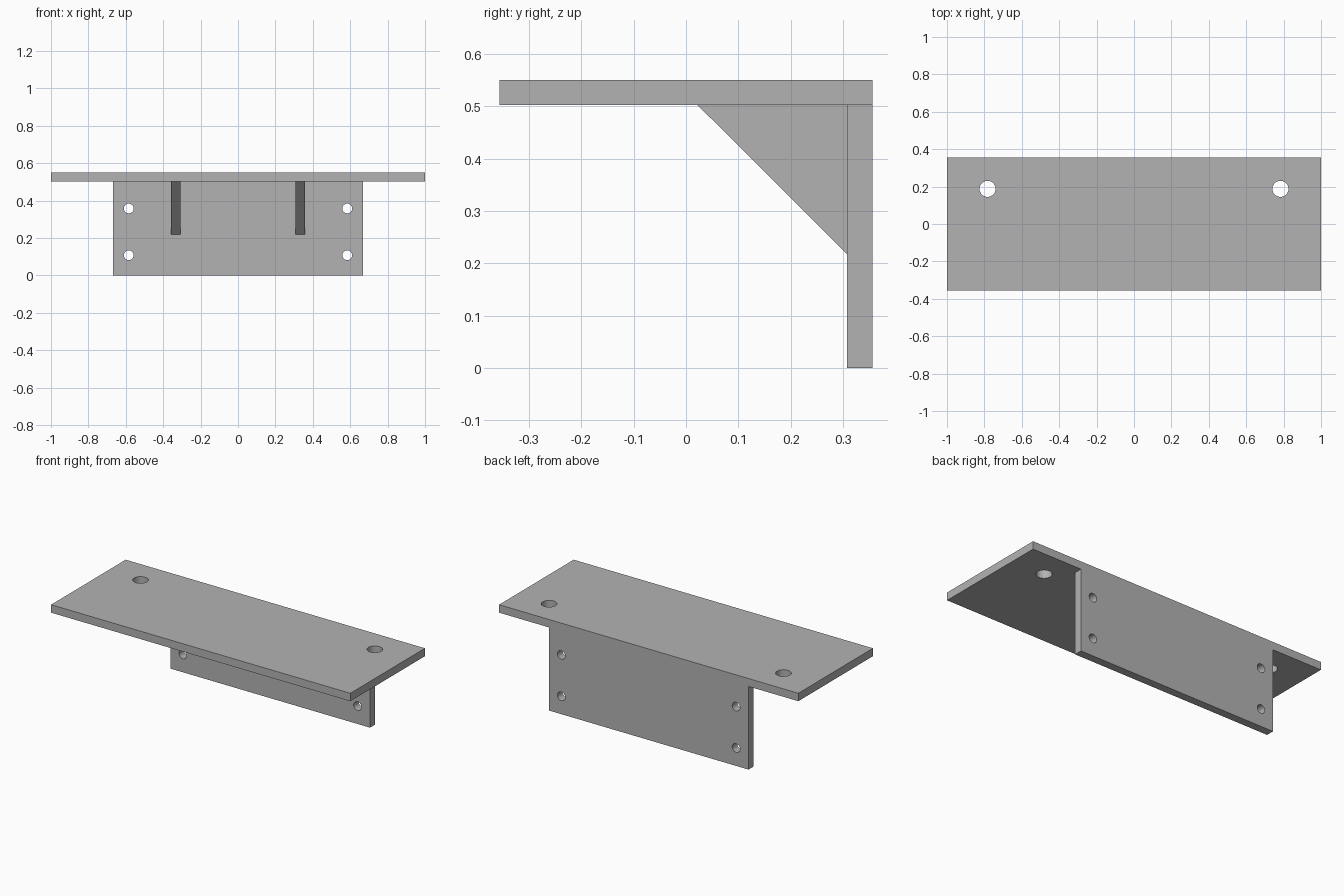
import bpy
import bmesh
from math import radians

cube = bpy.data.objects.get("Cube")
if cube:
    bpy.data.objects.remove(cube, do_unlink=True)

# Overall sizes
HALF_DEPTH = 0.356
HEIGHT = 0.55
SHELF_Z = 0.502      # underside of the shelf
WALL_Y = 0.307       # front face of the wall plate

grey = bpy.data.materials.new("plain grey")
grey.use_nodes = True
grey.diffuse_color = (0.45, 0.45, 0.45, 1)
grey.node_tree.nodes["Principled BSDF"].inputs["Base Color"].default_value = grey.diffuse_color


def finish(obj, name):
    obj.name = obj.data.name = name
    obj.data.materials.clear()
    obj.data.materials.append(grey)
    return obj


def box(name, low, high):
    centre = [(a + b) / 2 for a, b in zip(low, high)]
    bpy.ops.mesh.primitive_cube_add(size=1, location=centre)
    obj = bpy.context.object
    obj.scale = [b - a for a, b in zip(low, high)]
    bpy.ops.object.transform_apply(location=True, rotation=False, scale=True)
    return finish(obj, name)


def drill(plate, centres, radius, tilt=0):
    """Cut round holes through a plate, then drop the cutters."""
    for centre in centres:
        bpy.ops.mesh.primitive_cylinder_add(
            vertices=48, radius=radius, depth=0.2, location=centre, rotation=(tilt, 0, 0))
        cutter = finish(bpy.context.object, "hole_cutter")
        cutter.hide_render = True
        cut = plate.modifiers.new("hole", "BOOLEAN")
        cut.operation = "DIFFERENCE"
        cut.solver = "EXACT"
        cut.object = cutter
        bpy.context.view_layer.objects.active = plate
        bpy.ops.object.modifier_apply(modifier=cut.name)
        bpy.data.objects.remove(cutter, do_unlink=True)
    bpy.ops.object.select_all(action="DESELECT")
    plate.select_set(True)
    bpy.context.view_layer.objects.active = plate
    bpy.ops.object.shade_smooth_by_angle(angle=radians(30))


def gusset(name, x, width=0.05):
    """Triangular brace, extruded along x."""
    profile = [(0.022, SHELF_Z), (WALL_Y, SHELF_Z), (WALL_Y, 0.218)]
    bm = bmesh.new()
    face = bm.faces.new([bm.verts.new((x - width / 2, y, z)) for y, z in profile])
    side = bmesh.ops.extrude_face_region(bm, geom=[face])["geom"]
    moved = [v for v in side if isinstance(v, bmesh.types.BMVert)]
    bmesh.ops.translate(bm, verts=moved, vec=(width, 0, 0))
    bmesh.ops.recalc_face_normals(bm, faces=bm.faces)
    mesh = bpy.data.meshes.new(name)
    bm.to_mesh(mesh)
    bm.free()
    obj = bpy.data.objects.new(name, mesh)
    bpy.context.collection.objects.link(obj)
    return finish(obj, name)


# Horizontal shelf with two large holes
shelf = box("shelf_plate", (-1, -HALF_DEPTH, SHELF_Z), (1, HALF_DEPTH, HEIGHT))
drill(shelf, [(s * 0.783, 0.188, 0.526) for s in (-1, 1)], 0.043)

# Upright wall plate with four screw holes
wall = box("wall_plate", (-0.667, WALL_Y, 0), (0.667, HALF_DEPTH, SHELF_Z))
drill(wall, [(s * 0.584, 0.33, z) for s in (-1, 1) for z in (0.108, 0.358)],
      0.026, radians(90))

# Braces between shelf and wall plate
gusset("left_gusset", 0.333)
gusset("right_gusset", -0.333)
